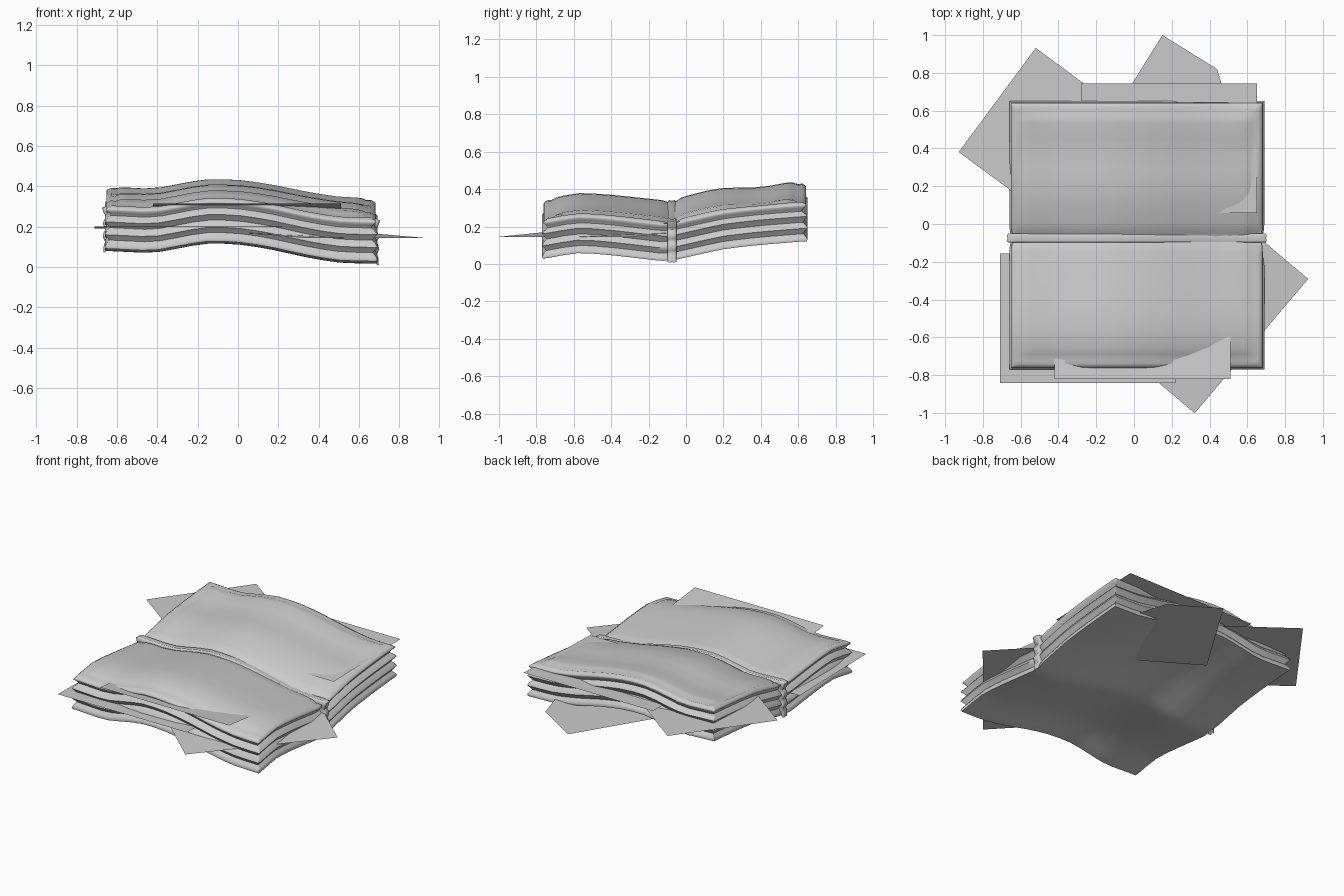
import bpy, bmesh, math
from mathutils import Vector

cube = bpy.data.objects.get("Cube")
if cube:
    bpy.data.objects.remove(cube)

grey = bpy.data.materials.new("warm_grey")
grey.use_nodes = True
colour = (0.6, 0.6, 0.6, 1)
grey.diffuse_color = colour
grey.node_tree.nodes["Principled BSDF"].inputs["Base Color"].default_value = colour

X0, X1, Y0, Y1 = -0.66, 0.69, -0.77, 0.65
CX, CY, HX, HY = (X0 + X1) / 2, (Y0 + Y1) / 2, (X1 - X0) / 2, (Y1 - Y0) / 2
STRAP_Y, THICK = -0.075, 0.205

# Underside height along the front edge, and its change towards the back
ALONG_X = [(-0.66, .089), (-0.42, .077), (-0.16, .127), (0, .122), (.15, .099),
           (.35, .054), (.5, .029), (.69, .025)]
ALONG_Y = [(-0.77, 0), (-0.58, .036), (-0.4, .022), (-0.1, -.013), (.2, .055),
           (.4, .077), (.65, .097)]
# Extra unevenness of the top padding from front to back
TOP_LUMPS = [(-.77, 0), (-.05, .008), (.15, .014), (.42, -.012), (.57, .006), (.65, 0)]


def lerp(knots, v):
    for (a, p), (b, q) in zip(knots, knots[1:]):
        if v <= b:
            return p + (q - p) * max(0, v - a) / (b - a)
    return knots[-1][1]


def wave(x, y):
    # Average a few neighbours to soften the folds
    fx = sum(lerp(ALONG_X, x + d) for d in (-.04, 0, .04)) / 3
    fy = sum(lerp(ALONG_Y, y + d) for d in (-.04, 0, .04)) / 3
    return fx + fy


def pinch(y):
    return math.exp(-((y - STRAP_Y) / 0.035) ** 2)


def finish(bm, name, smooth=True):
    bmesh.ops.recalc_face_normals(bm, faces=bm.faces)
    mesh = bpy.data.meshes.new(name)
    bm.to_mesh(mesh)
    bm.free()
    mesh.materials.append(grey)
    obj = bpy.data.objects.new(name, mesh)
    bpy.context.collection.objects.link(obj)
    if smooth:
        bpy.ops.object.select_all(action='DESELECT')
        obj.select_set(True)
        bpy.context.view_layer.objects.active = obj
        bpy.ops.object.shade_smooth_by_angle(angle=math.radians(65))
    return obj


def spaced(lo, hi, extra=()):
    rim = [.012, .03, .06]
    n = 14
    inner = [lo + .1 + (hi - lo - .2) * i / n for i in range(n + 1)]
    inner = [v for v in inner if all(abs(v - e) > .03 for e in extra)]
    return sorted([lo, hi] + [lo + r for r in rim] + [hi - r for r in rim] + inner + list(extra))


XS = spaced(X0, X1)
YS = spaced(Y0, Y1, [STRAP_Y + d for d in (-.08, -.05, -.025, 0, .025, .05, .08)])


def place(x, y, t, inset):
    # Shrink a grid point towards the middle, then lay it on the wave
    inset += .01 * pinch(y)
    px = CX + (x - CX) * (1 - inset / HX)
    py = CY + (y - CY) * (1 - inset / HY)
    return Vector((px, py, wave(px, py) + t * THICK))


def cushion(x, y):
    # Padding inside a stitched rim, with a dip under the strap
    edge = min(x - X0, X1 - x, y - Y0, Y1 - y)
    rise = lerp([(0, 0), (.012, .03), (.03, .01), (.06, .05), (.12, .07), (2, .07)], edge)
    rise += lerp([(-.1, 0), (.4, .05), (1, .05)], x) * min(1, edge / .12)
    lumps = lerp(TOP_LUMPS, y) * min(1, edge / .06) / THICK
    return 1 + rise + lumps - .1 * pinch(y)


# Folded stack: flared layers separated by soft grooves, as (height, inset)
SIDE = [(0, .004), (.05, 0), (.12, .008), (.2, .022), (.27, .012), (.34, 0), (.42, .008),
        (.5, .024), (.58, .012), (.65, 0), (.72, .012), (.79, .03), (.86, .022),
        (.92, .008), (.97, .01), (1, .02)]
bm = bmesh.new()
outline = ([(x, Y0) for x in XS[:-1]] + [(X1, y) for y in YS[:-1]]
           + [(x, Y1) for x in XS[:0:-1]] + [(X0, y) for y in YS[:0:-1]])
rings = []
for t, inset in SIDE:
    rings.append([bm.verts.new(place(x, y, t - (.1 * pinch(y) if t == 1 else 0), inset))
                  for x, y in outline])
for low, high in zip(rings, rings[1:]):
    for i in range(len(outline)):
        j = (i + 1) % len(outline)
        bm.faces.new((low[i], low[j], high[j], high[i]))
for top in (False, True):
    inset = SIDE[-1][1] if top else SIDE[0][1]
    grid = [[bm.verts.new(place(x, y, cushion(x, y) if top else 0, inset)) for x in XS] for y in YS]
    for a, b in zip(grid, grid[1:]):
        for i in range(len(XS) - 1):
            bm.faces.new((a[i], a[i + 1], b[i + 1], b[i]))
bmesh.ops.remove_doubles(bm, verts=bm.verts, dist=.0005)
finish(bm, "folded_stack")

# Strap: a rounded band round the middle, tucked inside the underside
path = [Vector((x, 0, wave(x, STRAP_Y) + .02)) for x in XS[1:-1]]
path.append(Vector((X1 - .006, 0, wave(X1, STRAP_Y) - .004)))
path += [Vector((X1 - inset * .6 - .004, 0, wave(X1, STRAP_Y) + t * THICK)) for t, inset in SIDE[2:-2]]
path += [Vector((x, 0, wave(x, STRAP_Y) + THICK + .004)) for x in reversed(XS)]
path += [Vector((X0 + inset * .6 + .004, 0, wave(X0, STRAP_Y) + t * THICK)) for t, inset in SIDE[-3:1:-1]]
path.append(Vector((X0 + .006, 0, wave(X0, STRAP_Y) - .004)))
SECTION = [(-.024, -.012), (-.024, .006), (-.014, .014), (0, .009), (.014, .014), (.024, .006), (.024, -.012)]
bm = bmesh.new()
loops = []
for i, p in enumerate(path):
    tangent = (path[(i + 1) % len(path)] - path[i - 1]).normalized()
    out = Vector((tangent.z, 0, -tangent.x))
    loops.append([bm.verts.new(p + out * o + Vector((0, STRAP_Y + w, 0))) for w, o in SECTION])
for i, a in enumerate(loops):
    b = loops[(i + 1) % len(loops)]
    for j in range(len(SECTION)):
        k = (j + 1) % len(SECTION)
        bm.faces.new((a[j], a[k], b[k], b[j]))
finish(bm, "strap")


# Loose flat sheets slipped between the layers
def sheet(name, points):
    bm = bmesh.new()
    bm.faces.new([bm.verts.new(p) for p in points])
    finish(bm, name, smooth=False)


def rectangle(cx, cy, degrees, near_z, far_z, w=.93, d=.685):
    # near_z is the height of the first long edge, far_z of the opposite one
    a = math.radians(degrees)
    return [(cx + u * w / 2 * math.cos(a) - v * d / 2 * math.sin(a),
             cy + u * w / 2 * math.sin(a) + v * d / 2 * math.cos(a),
             near_z if v < 0 else far_z)
            for u, v in ((-1, -1), (1, -1), (1, 1), (-1, 1))]


sheet("back_left_sheet", rectangle(-.35, .38, -36.5, .292, .292))
sheet("back_top_sheet", rectangle(.185, .4, 0, .302, .318))
sheet("front_top_sheet", rectangle(.045, -.478, 0, .315, .24))
sheet("front_left_sheet", rectangle(-.245, -.498, 0, .2, .19))
sheet("front_right_sheet", rectangle(.36, -.425, 49.8, .145, .19))
sheet("clipped_back_sheet", [(x, y, .15) for x, y in
                             ((.15, 1), (.44, .82), (.5, .62), (.36, .07), (-.21, .42))])
